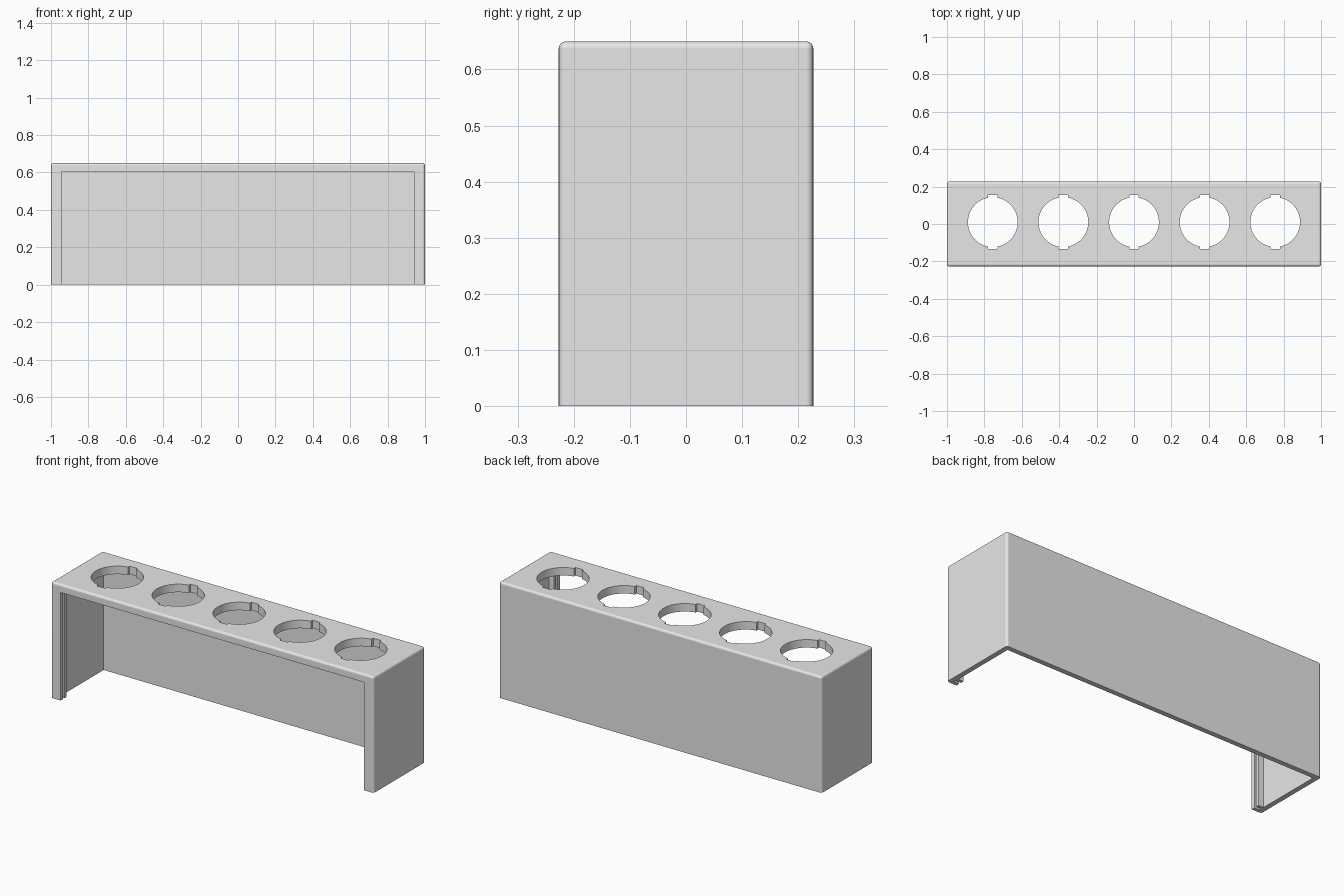
import bpy, bmesh, math

cube = bpy.data.objects.get("Cube")
if cube:
    bpy.data.objects.remove(cube, do_unlink=True)

# Overall sizes
HALF_X, HALF_Y, HEIGHT = 1.0, 0.227, 0.65
WALL, LIP, CEILING, FILLET = 0.028, 0.06, 0.605, 0.013

grey = bpy.data.materials.new("plain grey")
grey.use_nodes = True
grey.diffuse_color = (0.8, 0.8, 0.8, 1)
grey.node_tree.nodes["Principled BSDF"].inputs["Base Color"].default_value = (0.8, 0.8, 0.8, 1)


def prism(name, outline, z0, z1):
    """Extrude a plan outline between two heights."""
    bm = bmesh.new()
    face = bm.faces.new([bm.verts.new((x, y, z0)) for x, y in outline])
    top = bmesh.ops.extrude_face_region(bm, geom=[face])["geom"]
    bmesh.ops.translate(bm, vec=(0, 0, z1 - z0),
                        verts=[g for g in top if isinstance(g, bmesh.types.BMVert)])
    bmesh.ops.recalc_face_normals(bm, faces=bm.faces)
    mesh = bpy.data.meshes.new(name)
    bm.to_mesh(mesh)
    bm.free()
    mesh.materials.append(grey)
    obj = bpy.data.objects.new(name, mesh)
    bpy.context.collection.objects.link(obj)
    return obj


def cut(target, cutter):
    """Subtract the cutter from the target and discard it."""
    cutter.hide_render = True
    mod = target.modifiers.new("cut", 'BOOLEAN')
    mod.operation, mod.solver, mod.object = 'DIFFERENCE', 'EXACT', cutter
    bpy.context.view_layer.objects.active = target
    bpy.ops.object.modifier_apply(modifier=mod.name)
    bpy.data.objects.remove(cutter, do_unlink=True)


def notched_circle(cx, cy, radius, notch_half, notch_reach, steps=24):
    """Circle outline with a square notch at the front and the back."""
    a = math.asin(notch_half / radius)
    points = []
    for side in (1, -1):
        start = -math.pi / 2 + a if side == 1 else math.pi / 2 + a
        for i in range(steps + 1):
            t = start + (math.pi - 2 * a) * i / steps
            points.append((cx + radius * math.cos(t), cy + radius * math.sin(t)))
        points += [(cx + side * notch_half, cy + side * notch_reach),
                   (cx - side * notch_half, cy + side * notch_reach)]
    return points


# Outer body with every edge above the base rounded
shell = prism("rack_shell", [(-HALF_X, -HALF_Y), (HALF_X, -HALF_Y),
                             (HALF_X, HALF_Y), (-HALF_X, HALF_Y)], 0, HEIGHT)
bm = bmesh.new()
bm.from_mesh(shell.data)
edges = [e for e in bm.edges if max(v.co.z for v in e.verts) > 0.1]
bmesh.ops.bevel(bm, geom=edges, offset=FILLET, segments=4, profile=0.5, affect='EDGES')
bm.to_mesh(shell.data)
bm.free()

# Inside space, open at the front, with a panel slot between lip and rib
lip_x, wall_x = HALF_X - LIP, HALF_X - WALL
slot_front, slot_back, rib_back = (-HALF_Y + d for d in (0.02, 0.034, 0.052))
half = [(lip_x, -HALF_Y - 0.1), (lip_x, slot_front), (wall_x, slot_front),
        (wall_x, slot_back), (lip_x, slot_back), (lip_x, rib_back),
        (wall_x, rib_back), (wall_x, HALF_Y - WALL)]
cavity = half + [(-x, y) for x, y in reversed(half)]
cut(shell, prism("cavity_cutter", cavity, -0.1, CEILING))

# Five notched holes through the top
for i in range(-2, 3):
    outline = notched_circle(i * 0.3775, 0.01, 0.133, 0.025, 0.145)
    cut(shell, prism("hole_cutter", outline, CEILING - 0.05, HEIGHT + 0.1))

# Smooth fillets and hole walls, crisp edges elsewhere
bpy.ops.object.select_all(action='DESELECT')
shell.select_set(True)
bpy.context.view_layer.objects.active = shell
bpy.ops.object.shade_smooth_by_angle(angle=math.radians(30))
normals = shell.modifiers.new("flat face normals", 'WEIGHTED_NORMAL')
normals.keep_sharp = True
